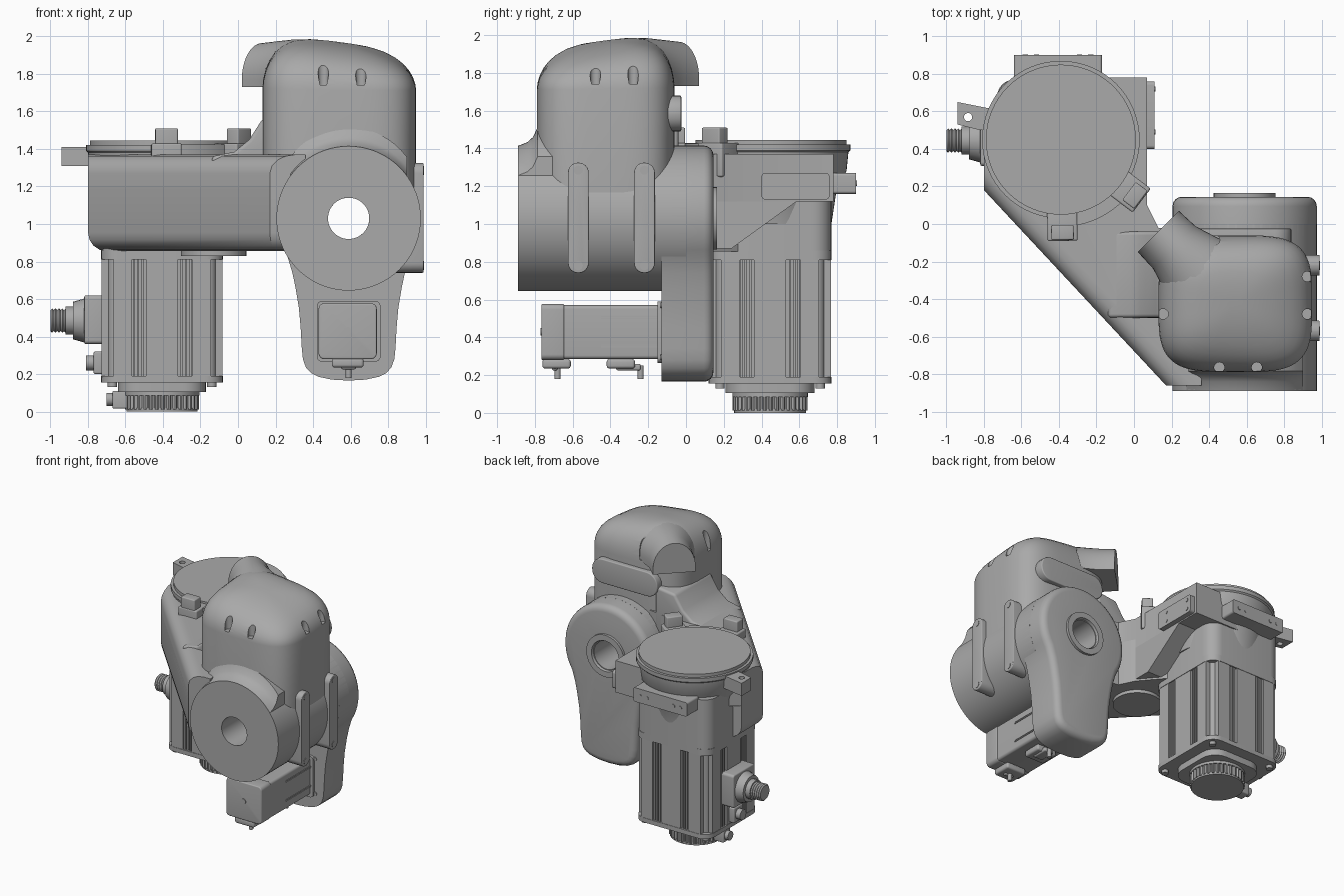
import bpy, bmesh, math
from math import pi, cos, sin
from mathutils import Matrix

cube = bpy.data.objects.get("Cube")
if cube:
    bpy.data.objects.remove(cube, do_unlink=True)

grey = bpy.data.materials.new("cast_grey")
grey.use_nodes = True
COL = (0.4, 0.4, 0.4, 1)
grey.diffuse_color = COL
grey.node_tree.nodes["Principled BSDF"].inputs["Base Color"].default_value = COL

AX = {"x": lambda u, v, w: (w, u, v), "y": lambda u, v, w: (u, w, v), "z": lambda u, v, w: (u, v, w)}


def finish(name, bm, bevel=0.0, keep=None):
    bmesh.ops.recalc_face_normals(bm, faces=bm.faces)
    if bevel:
        edges = [e for e in bm.edges if e.calc_face_angle(0) > 0.6 and (not keep or keep(e))]
        bmesh.ops.bevel(bm, geom=edges, offset=bevel, segments=4, profile=0.5, affect="EDGES", clamp_overlap=True)
    me = bpy.data.meshes.new(name)
    bm.to_mesh(me)
    bm.free()
    me.materials.append(grey)
    ob = bpy.data.objects.new(name, me)
    bpy.context.collection.objects.link(ob)
    return ob


def loft(name, rings, bevel=0.0, keep=None, closed=False):
    """Skin a list of equal-length rings; cap the ends unless closed."""
    bm = bmesh.new()
    vs = [[bm.verts.new(p) for p in r] for r in rings]
    n = len(vs[0])
    pairs = list(zip(vs, vs[1:])) + ([(vs[-1], vs[0])] if closed else [])
    for a, b in pairs:
        for i in range(n):
            bm.faces.new((a[i], a[(i + 1) % n], b[(i + 1) % n], b[i]))
    if not closed:
        bm.faces.new(vs[0])
        bm.faces.new(vs[-1])
    return finish(name, bm, bevel, keep)


def prism(name, pts, axis, a, b, bevel=0.0, keep=None):
    return loft(name, [[AX[axis](u, v, w) for u, v in pts] for w in (a, b)], bevel, keep)


def circle(u, v, r, n=48):
    return [(u + r * cos(2 * pi * i / n), v + r * sin(2 * pi * i / n)) for i in range(n)]


def lathe(name, axis, u, v, prof, n=48, closed=False):
    return loft(name, [[AX[axis](p, q, w) for p, q in circle(u, v, r, n)] for r, w in prof], closed=closed)


def cyl(name, axis, u, v, r, a, b, n=32):
    return lathe(name, axis, u, v, [(r, a), (r, b)], n)


def box(name, x0, x1, y0, y1, z0, z1, bevel=0.0):
    return prism(name, [(x0, y0), (x1, y0), (x1, y1), (x0, y1)], "z", z0, z1, bevel)


def rounded(u0, u1, v0, v1, r, n=6):
    pts = []
    for k, (u, v) in enumerate([(u1 - r, v1 - r), (u0 + r, v1 - r), (u0 + r, v0 + r), (u1 - r, v0 + r)]):
        pts += [(u + r * cos(pi / 2 * (k + i / n)), v + r * sin(pi / 2 * (k + i / n))) for i in range(n + 1)]
    return pts


def cut(ob, cutter):
    mod = ob.modifiers.new("cut", "BOOLEAN")
    mod.operation, mod.solver, mod.object = "DIFFERENCE", "EXACT", cutter
    bpy.context.view_layer.objects.active = ob
    bpy.ops.object.modifier_apply(modifier="cut")
    bpy.data.objects.remove(cutter, do_unlink=True)


# Base drum with lid
DX, DY = -0.39, 0.45
lathe("base_drum", "z", DX, DY, [(0.32, 1.0), (0.35, 1.2), (0.4, 1.28), (0.41, 1.38), (0.42, 1.39), (0.42, 1.42)], 64)
cyl("drum_lid", "z", DX, DY, 0.4, 1.42, 1.445, 64)

# Diagonal arm, outer edges rounded
arm = [(-0.8, 0.45), (-0.8, 0.18), (0.17, -0.86), (0.36, -0.86), (0.36, -0.06), (0.13, -0.02), (0.07, 0.1)]
prism("arm_lower", arm + [(-0.1, 0.3), (-0.1, 0.5)], "z", 0.855, 1.2, 0.1,
      lambda e: all(v.co.z < 1 and v.co.x + v.co.y < -0.3 for v in e.verts))
prism("arm_upper", arm + [(0.07, 0.78), (-0.4, 0.78)], "z", 1.12, 1.37, 0.1,
      lambda e: all(v.co.z > 1.3 and v.co.x + v.co.y < -0.6 for v in e.verts))
prism("corner_gusset", [(0.1, 0.87), (0.24, 0.87), (0.6, 1.13), (0.1, 1.13)], "x", -0.12, 0.07)
prism("arm_fillet", [(-0.14, 1.36), (-0.02, 1.385), (0.06, 1.45), (0.13, 1.56), (0.3, 1.58), (0.3, 1.2), (-0.14, 1.2)],
      "y", -0.5, -0.04, 0.02)
cyl("arm_bottom_cover", "z", -0.13, -0.12, 0.175, 0.83, 0.87)
prism("motor_mount", rounded(-0.73, -0.08, 0.12, 0.77, 0.1), "z", 0.86, 1.25)

# Mounting plates and stops round the drum
prism("back_plate", rounded(-0.64, -0.17, 1.16, 1.27, 0.015), "y", 0.76, 0.9)
prism("side_plate", rounded(0.4, 0.76, 1.13, 1.27, 0.02), "x", 0.05, 0.11)
for u in (0.49, 0.72):
    for v in (1.165, 1.235):
        cyl("side_plate_screw", "x", u, v, 0.014, 0.11, 0.114, 12)
for u in (-0.58, -0.52, -0.29, -0.23):
    cyl("back_plate_screw", "y", u, 1.215, 0.014, 0.9, 0.904, 12)
tab = prism("side_tab", [(-0.94, 0.53), (-0.94, 0.65), (-0.74, 0.61), (-0.74, 0.5), (-0.82, 0.5)], "z", 1.31, 1.41)
cut(tab, cyl("tab_cutter", "z", -0.885, 0.57, 0.022, 1.2, 1.5, 16))
for ang in (-89, -37):
    stop = box("drum_stop", 0.455, 0.535, -0.06, 0.06, 1.37, 1.51, 0.008)
    foot = box("stop_foot", 0.38, 0.54, -0.08, 0.08, 1.25, 1.43, 0.01)
    for ob in (stop, foot):
        ob.data.transform(Matrix.Translation((DX, DY, 0)) @ Matrix.Rotation(math.radians(ang), 4, "Z"))
sweep = [math.radians(-89 + 4 * i) for i in range(14)]
sector = [(DX + 0.465 * cos(a), DY + 0.465 * sin(a)) for a in sweep]
sector += [(DX + 0.4 * cos(a), DY + 0.4 * sin(a)) for a in reversed(sweep)]
prism("stop_rail", sector, "z", 1.3, 1.425)

# Horizontal joint barrel with a through bore
JX, JZ = 0.59, 1.03
lathe("joint_barrel", "y", JX, JZ, [(0.385, -0.89), (0.385, 0), (0.11, 0), (0.11, -0.89)], 72, True)

# Belt housing, teardrop outline mirrored about the joint axis
half = [(0.385 * cos(a), JZ + 0.385 * sin(a)) for a in [pi / 2 - i * pi * 0.68 / 18 for i in range(19)]]
half += [(0.3, 0.74), (0.283, 0.66), (0.265, 0.55), (0.256, 0.45), (0.25, 0.34), (0.244, 0.28), (0.228, 0.235),
         (0.2, 0.205), (0.16, 0.185), (0.09, 0.17), (0, 0.165)]
tear = [(JX + u, v) for u, v in half] + [(JX - u, v) for u, v in half[-2:0:-1]]
housing = prism("belt_housing", tear, "y", -0.13, 0.145, 0.05, lambda e: min(v.co.y for v in e.verts) > 0)
cut(housing, cyl("bore_cutter", "y", JX, JZ, 0.11, -0.5, 0.5, 48))
lathe("rear_bore_ring", "y", JX, JZ, [(0.165, 0.12), (0.165, 0.165), (0.12, 0.165), (0.11, 0.12)], 48, True)
box("housing_latch", 0.8, 0.866, 0.02, 0.1, 0.61, 0.65, 0.01)


# Tower with tilted dome
def section(z, s, n=72):
    ring, f = [], min(max((z - 1.7) / 0.24, 0), 1)
    for i in range(n):
        c, t = cos(2 * pi * i / n), sin(2 * pi * i / n)
        x = 0.41 * s * math.copysign(abs(c) ** 0.54, c)
        y = 0.365 * s * math.copysign(abs(t) ** 0.54, t)
        ring.append((0.54 + x, y - 0.425, z + f * 0.13 * (y - x)))
    return ring


dome = [(1.05, 1), (1.72, 1), (1.76, 0.988), (1.8, 0.96), (1.84, 0.91), (1.875, 0.84), (1.905, 0.745),
        (1.93, 0.62), (1.947, 0.46), (1.957, 0.28), (1.96, 0.1)]
tower = loft("tower", [section(z, s) for z, s in dome])
cut(tower, cyl("bore_cutter", "y", JX, JZ, 0.11, -1, 0.5, 48))
for x, y in [(0.455, -0.765), (0.655, -0.765), (0.925, -0.48), (0.925, -0.28), (0.155, -0.48), (0.43, -0.085)]:
    cut(tower, cyl("notch_cutter", "z", x, y, 0.028, 1.74, 2.2, 16))

# Fillet that follows the barrel and rises to the tower front
fillet = []
for i in range(21):
    d = -0.31 + 0.031 * i
    z = JZ + math.sqrt(0.385 ** 2 - d * d)
    fillet.append([(JX + d, y, z + h) for y, h in
                   [(-0.885, -0.05), (-0.885, 0), (-0.84, 0.018), (-0.81, 0.045), (-0.785, 0.1), (-0.6, 0.1), (-0.6, -0.05)]])
loft("tower_front_fillet", fillet)

# Cable hood pointing diagonally backwards, widening into the dome
hood_rings = []
for y, w, top in [(0, 0.155, 1.965), (-0.12, 0.16, 1.975), (-0.25, 0.2, 1.985), (-0.4, 0.27, 1.98)]:
    arch = [(w * cos(pi * i / 24), y, 1.77 + (top - 1.77) * sin(pi * i / 24)) for i in range(25)]
    hood_rings.append([(w, y, 1.73)] + arch + [(-w, y, 1.73)])
hood = loft("cable_hood", hood_rings)
hood.data.transform(Matrix.Translation((0.13, -0.04, 0)) @ Matrix.Rotation(pi / 4, 4, "Z"))
prism("tower_back_plate", rounded(0.27, 0.84, 1.49, 1.68, 0.09), "y", -0.11, -0.025, 0.008)

# Side bars
for y in (-0.57, -0.22):
    prism("side_bar", rounded(y - 0.055, y + 0.055, 0.74, 1.325, 0.054), "x", 0.8, 0.99, 0.006)
    for z in (0.78, 1.285):
        cyl("bar_screw", "x", y, z, 0.024, 0.985, 0.993, 16)

# Small motor below the barrel
prism("small_motor_flange", rounded(0.42, 0.76, 0.265, 0.59, 0.03), "y", -0.15, -0.12)
prism("small_motor_body", rounded(0.435, 0.735, 0.285, 0.57, 0.02), "y", -0.7, -0.13)
prism("small_motor_cap", rounded(0.43, 0.74, 0.28, 0.577, 0.03), "y", -0.765, -0.645, 0.008)
cyl("cap_center", "y", 0.585, 0.43, 0.02, -0.77, -0.76, 16)
for z in (0.35, 0.36, 0.5, 0.51):
    box("small_motor_rib", 0.43, 0.74, -0.45, -0.14, z - 0.003, z + 0.003)
for x in (0.41, 0.765):
    for z in (0.295, 0.57):
        cyl("housing_screw", "y", x, z, 0.014, -0.136, -0.12, 12)
for y, hook in ((-0.71, 0.03), (-0.37, 0.13)):
    box("small_plug", 0.5, 0.67, y - 0.05, y + 0.1, 0.235, 0.285, 0.015)
    box("plug_neck", 0.55, 0.63, y, y + hook, 0.225, 0.26, 0.01)
    cyl("plug_pin", "z", 0.59, y + hook, 0.016, 0.18, 0.25, 12)

# Large vertical motor
MX, MY = -0.405, 0.445
prism("motor_top_flange", rounded(-0.73, -0.08, 0.12, 0.77, 0.09), "z", 0.81, 0.86)
prism("motor_body", rounded(MX - 0.29, MX + 0.29, MY - 0.29, MY + 0.29, 0.05), "z", 0.16, 0.82)
prism("motor_bottom_flange", rounded(-0.73, -0.08, 0.12, 0.77, 0.09), "z", 0.155, 0.19)
for a in range(4):
    turn = Matrix.Translation((MX, MY, 0)) @ Matrix.Rotation(a * pi / 2, 4, "Z")
    parts = [box("motor_fin", u - w, u + w, 0.28, 0.322, 0.18, 0.82)
             for u, w in ((0, 0.085), (-0.21, 0.05), (0.21, 0.05))]
    parts += [box("motor_rib", s * u - 0.006, s * u + 0.006, 0.28, 0.315, 0.18, 0.82)
              for s in (-1, 1) for u in (0.105, 0.128, 0.15)]
    parts.append(cyl("motor_screw", "z", 0.265, 0.265, 0.025, 0.13, 0.16, 12))
    for ob in parts:
        ob.data.transform(turn)

# Encoder with knurled ring
prism("encoder_base", rounded(-0.64, -0.17, 0.21, 0.68, 0.12), "z", 0.105, 0.16)
knurl = [(MX + r * cos(i * pi / 72), MY + r * sin(i * pi / 72))
         for i in range(144) for r in [0.198 if i % 4 < 2 else 0.186]]
prism("encoder_ring", knurl, "z", 0.012, 0.09)
cyl("encoder_collar", "z", MX, MY, 0.2, 0.085, 0.11, 48)
cyl("encoder_cap", "z", MX, MY, 0.19, 0, 0.02, 48)
box("encoder_plug", -0.67, -0.55, 0.4, 0.49, 0.015, 0.11, 0.01)
cyl("encoder_plug_tip", "x", 0.445, 0.065, 0.035, -0.7, -0.66, 16)

# Power connector with thread, and small signal connector
prism("connector_box", rounded(0.31, 0.58, 0.36, 0.62, 0.02), "x", -0.82, -0.7, 0.01)
lathe("connector_neck", "x", 0.445, 0.485, [(0.12, -0.81), (0.1, -0.88), (0.075, -0.88), (0.075, -0.92)], 24)
thread = [(r, -0.91 - 0.09 * i / 10) for i in range(11) for r in [0.065 if i % 2 else 0.056]]
lathe("connector_thread", "x", 0.445, 0.485, thread, 24)
box("signal_box", -0.77, -0.7, 0.39, 0.5, 0.2, 0.32, 0.01)
cyl("signal_plug", "x", 0.445, 0.26, 0.04, -0.81, -0.76, 16)

# Smooth shading with sharp edges kept
bpy.ops.object.select_all(action="DESELECT")
for ob in bpy.context.scene.objects:
    if ob.type == "MESH":
        ob.select_set(True)
        bpy.context.view_layer.objects.active = ob
bpy.ops.object.shade_smooth_by_angle(angle=math.radians(35))
